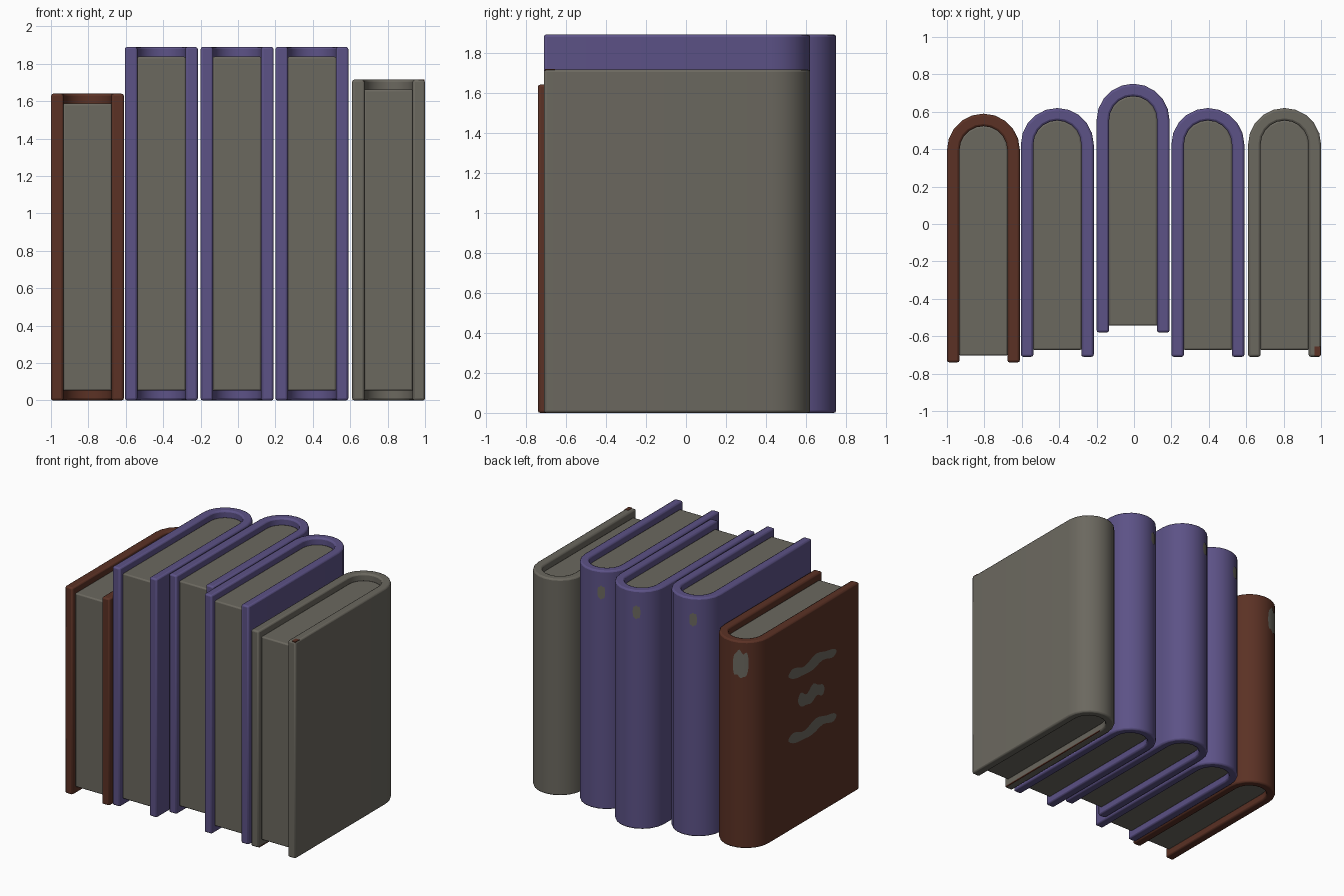
import bpy, bmesh, math

if "Cube" in bpy.data.objects:
    bpy.data.objects.remove(bpy.data.objects["Cube"])

W, R, T = 0.39, 0.195, 0.067      # book width, spine radius, cover thickness
SEG = 10                          # facets round each spine


def material(name, rgb):
    m = bpy.data.materials.new(name)
    m.diffuse_color = (*rgb, 1)
    m.use_nodes = True
    m.node_tree.nodes["Principled BSDF"].inputs["Base Color"].default_value = m.diffuse_color
    return m


GREY = material("paper grey", (0.147, 0.138, 0.114))
PURPLE = material("purple cloth", (0.107, 0.084, 0.240))
BROWN = material("brown leather", (0.105, 0.031, 0.018))


def finish(name, verts, faces, mat, bevel=0.0):
    bm = bmesh.new()
    vs = [bm.verts.new(v) for v in verts]
    for f in faces:
        bm.faces.new([vs[i] for i in f])
    if bevel:
        bmesh.ops.recalc_face_normals(bm, faces=bm.faces)
    me = bpy.data.meshes.new(name)
    bm.to_mesh(me)
    bm.free()
    me.materials.append(mat)
    ob = bpy.data.objects.new(name, me)
    bpy.context.collection.objects.link(ob)
    if bevel:
        mod = ob.modifiers.new("soft edges", 'BEVEL')
        mod.width, mod.segments = bevel, 2
        mod.limit_method, mod.angle_limit = 'ANGLE', math.radians(50)
    bpy.ops.object.select_all(action='DESELECT')
    ob.select_set(True)
    bpy.context.view_layer.objects.active = ob
    bpy.ops.object.shade_smooth_by_angle(angle=math.radians(40))
    return ob


def u_line(cx, cy, r, front):
    """Open U outline: right front, round the spine, left front."""
    arc = [(cx + r * math.cos(math.pi * i / SEG), cy + r * math.sin(math.pi * i / SEG))
           for i in range(SEG + 1)]
    return [(cx + r, front)] + arc + [(cx - r, front)]


def cover(name, cx, back, front, top, mat):
    outer = u_line(cx, back - R, R, front)
    inner = u_line(cx, back - R, R - T, front)
    n = len(outer)
    verts = [(x, y, z) for z in (0, top) for line in (outer, inner) for x, y in line]
    ob, ib, ot, it = 0, n, 2 * n, 3 * n
    faces = []
    for i in range(n - 1):
        j = i + 1
        faces += [(ob + i, ob + j, ot + j, ot + i), (ib + j, ib + i, it + i, it + j),
                  (ot + i, ot + j, it + j, it + i), (ob + j, ob + i, ib + i, ib + j)]
    for i in (0, n - 1):
        faces.append((ob + i, ot + i, it + i, ib + i))
    finish(name, verts, faces, mat, 0.012)


def pages(name, cx, back, front, top):
    line = u_line(cx, back - R, R - T + 0.003, front + 0.036)
    n = len(line)
    verts = [(x, y, z) for z in (0.052, top - 0.052) for x, y in line]
    faces = [tuple(range(n)), tuple(range(n, 2 * n))]
    faces += [(i, (i + 1) % n, n + (i + 1) % n, n + i) for i in range(n)]
    finish(name, verts, faces, GREY, 0.01)


def blotch(name, mapping, hw, hh, mat, wave=0.0, wobble=0.0, cols=20):
    """Irregular painted patch, mapped from (u, v) onto a surface."""
    verts, faces = [], []
    for i in range(cols + 1):
        t = -math.cos(math.pi * i / cols)
        h = hh * max(1 - t ** 4, 0.02) ** 0.5 * (1 + wobble * math.sin(7 * t + 1))
        mid = wave * math.sin(5 * t)
        verts += [mapping(t * hw, mid - h), mapping(t * hw, mid + h)]
    for i in range(cols):
        a = 2 * i
        faces.append((a, a + 2, a + 3, a + 1))
    finish(name, verts, faces, mat)


def spine_map(cx, back, z, turn):
    """Wrap a patch round a spine, turned towards -x."""
    def f(u, v):
        a = turn - u / R
        return (cx - 0.1975 * math.sin(a), back - R + 0.1975 * math.cos(a), z + v)
    return f


# name, centre x, spine y, fore-edge y, height, cover colour
BOOKS = [("brown_book", -0.805, 0.59, -0.74, 1.64, BROWN),
         ("purple_book_left", -0.41, 0.62, -0.71, 1.89, PURPLE),
         ("purple_book_middle", -0.005, 0.75, -0.58, 1.89, PURPLE),
         ("purple_book_right", 0.395, 0.62, -0.71, 1.89, PURPLE),
         ("grey_book", 0.805, 0.62, -0.71, 1.715, GREY)]
for name, cx, back, front, top, mat in BOOKS:
    cover(name + "_cover", cx, back, front, top, mat)
    pages(name + "_pages", cx, back, front, top)
    # spine marks
    if mat is PURPLE:
        blotch(name + "_spine_mark", spine_map(cx, back, 1.72, 0.40), 0.028, 0.05, GREY, 0, 0.1)
    elif mat is BROWN:
        blotch(name + "_spine_mark", spine_map(cx, back, 1.46, 0.40), 0.058, 0.10, GREY, 0.01, 0.1)

# three wavy painted lines on the brown cover
for i, (y, z, hw, hh) in enumerate([(-0.15, 1.22, 0.30, 0.042), (-0.135, 0.98, 0.165, 0.055),
                                    (-0.15, 0.71, 0.30, 0.042)]):
    blotch(f"cover_line_{i + 1}", lambda u, v: (-1.003, y - u, z + v), hw, hh, GREY, 0.015, 0.25)


# small brown wear patches on the grey book
def plate(name, x0, x1, y0, y1, z0, z1):
    verts = [(x, y, z) for x in (x0, x1) for y in (y0, y1) for z in (z0, z1)]
    faces = [(0, 1, 3, 2), (4, 6, 7, 5), (0, 4, 5, 1), (2, 3, 7, 6), (0, 2, 6, 4), (1, 5, 7, 3)]
    finish(name, verts, faces, BROWN)


plate("worn_corner", 0.965, 0.996, -0.705, -0.655, 1.709, 1.717)
plate("worn_inner_edge_bottom", 0.668, 0.677, -0.70, 0.40, 0.001, 0.009)
plate("worn_inner_edge_top", 0.64, 0.672, -0.708, -0.70, 1.698, 1.706)
